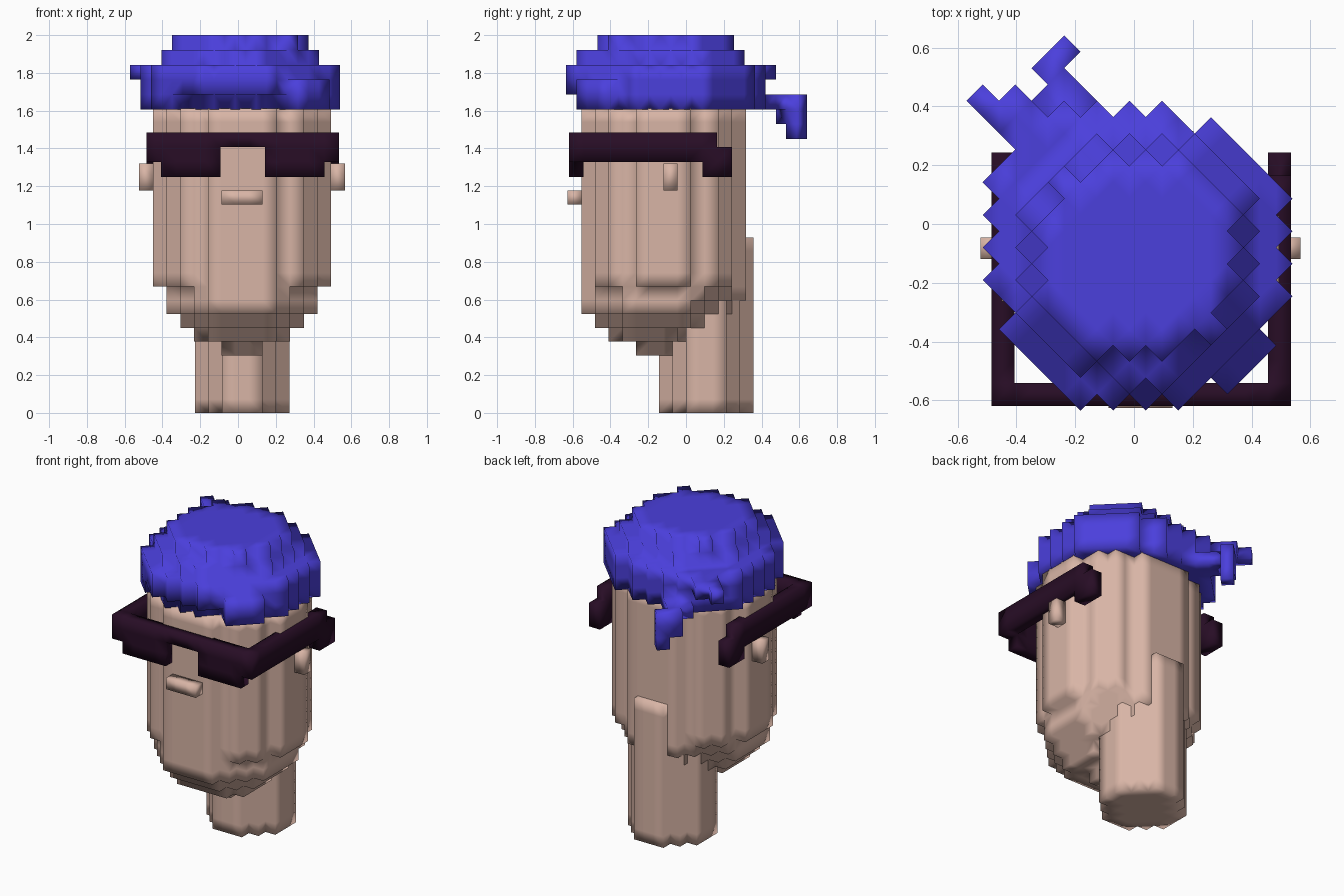
import bpy, bmesh
from mathutils import Matrix, Vector
from math import pi

if "Cube" in bpy.data.objects:
    bpy.data.objects.remove(bpy.data.objects["Cube"])


def material(name, rgb):
    m = bpy.data.materials.new(name)
    m.diffuse_color = (*rgb, 1)
    m.use_nodes = True
    m.node_tree.nodes["Principled BSDF"].inputs["Base Color"].default_value = m.diffuse_color
    return m


SKIN = material("skin", (0.69, 0.46, 0.38))
BLUE = material("blue cloth", (0.07, 0.05, 0.72))
DARK = material("dark plum", (0.021, 0.004, 0.019))


def voxels(name, cells, size, origin, mat, turn=0.0):
    """Skin a set of integer cells with faces; origin = centre of cell (0,0), bottom of layer 0."""
    bm = bmesh.new()
    rot = Matrix.Rotation(turn, 3, 'Z')
    verts = {}

    def corner(c):
        if c not in verts:
            p = Vector((c[0] - 0.5, c[1] - 0.5, c[2])) * size
            verts[c] = bm.verts.new(rot @ p + Vector(origin))
        return verts[c]

    for c in cells:
        for axis in range(3):
            u, v = (axis + 1) % 3, (axis + 2) % 3
            for side in (0, 1):
                n = list(c)
                n[axis] += 2 * side - 1
                if tuple(n) in cells:
                    continue
                quad = []
                for a, b in ((0, 0), (1, 0), (1, 1), (0, 1)):
                    q = list(c)
                    q[axis] += side
                    q[u] += a
                    q[v] += b
                    quad.append(corner(tuple(q)))
                bm.faces.new(quad if side else quad[::-1])
    for f in bm.faces:
        f.smooth = True
    me = bpy.data.meshes.new(name)
    bm.to_mesh(me)
    bm.free()
    me.materials.append(mat)
    ob = bpy.data.objects.new(name, me)
    bpy.context.collection.objects.link(ob)
    return ob


def block(i0, i1, j0, j1, k0, k1):
    """Inclusive box of cells."""
    return {(i, j, k) for i in range(i0, i1 + 1)
            for j in range(j0, j1 + 1) for k in range(k0, k1 + 1)}


def disc(ci, cj, ri, rj, k):
    """One layer of cells inside an ellipse."""
    return {(i, j, k) for i in range(-9, 20) for j in range(-9, 20)
            if ((i - ci) / ri) ** 2 + ((j - cj) / rj) ** 2 <= 1}


# Head: round column with a stepped chin
H = 0.0726
HEAD_AT = (0.0215, -0.518, 0.305)
chin = [(5.0, 1.7, 1.7), (4.5, 3.6, 3.1), (5.0, 4.6, 4.6), (5.0, 5.6, 5.6), (5.5, 5.7, 5.9)]
head = set()
for k, (cj, ri, rj) in enumerate(chin):
    head |= disc(0, cj, ri, rj, k)
for k in range(5, 18):
    head |= disc(0, 5.5, 6.2, 6.2, k)
voxels("head", head, H, HEAD_AT, SKIN)

# Nose and ears sit on the head grid
voxels("nose", block(-1, 1, -1, -1, 11, 11), H, HEAD_AT, SKIN)
for name, i in (("left_ear", 7), ("right_ear", -7)):
    voxels(name, block(i, i, 6, 6, 12, 13), H, HEAD_AT, SKIN)

# Neck: narrow column set towards the back
neck = set()
for k in range(13):
    neck |= disc(0, 0, 3.2, 3.2, k)
voxels("neck", neck, 0.0715, (0.0215, 0.107, 0), SKIN)

# Sunglasses: brow bar, two lenses, arms with hooked tips
glasses = block(0, 12, 0, 0, 2, 2) | block(0, 4, 0, 0, 1, 1) | block(8, 12, 0, 0, 1, 1)
glasses |= block(1, 4, 0, 0, 0, 0) | block(8, 11, 0, 0, 0, 0)
for i in (0, 12):
    glasses |= block(i, i, 0, 9, 1, 2) | block(i, i, 9, 10, 0, 1)
voxels("sunglasses", glasses, 0.0785, (-0.446, -0.581, 1.25), DARK)

# Head scarf: stepped dome on a grid turned 45 degrees (radius squared: all round, front)
dome = [(40, 34), (40, 40), (40, 40), (28, 30), (20.5, 20.5)]
scarf = set()
for k, (r_all, r_front) in enumerate(dome):
    for i, j, _ in block(-3, 11, -3, 12, 0, 0):
        di, dj = i - 4, j - 4.5
        limit = r_front if di < 0 and dj < 0 else r_all
        if di * di + dj * dj <= limit:
            scarf.add((i, j, k))
scarf |= block(10, 10, 2, 2, 0, 2) | block(-2, -2, 2, 2, 1, 2)
scarf |= block(3, 5, -2, -2, 0, 1)      # raised patch at the front
scarf |= block(2, 6, 11, 11, 0, 2)      # gathered cloth at the back
# Knot end and hanging tail
scarf |= block(4, 5, 12, 13, 2, 2) | block(4, 4, 14, 14, 2, 2)
scarf |= block(6, 7, 11, 12, 0, 0) | block(7, 7, 13, 13, -1, 0) | block(8, 8, 13, 13, -2, 0)
voxels("head_scarf", scarf, 0.0785, (0.04, -0.5795, 1.6075), BLUE, pi / 4)
